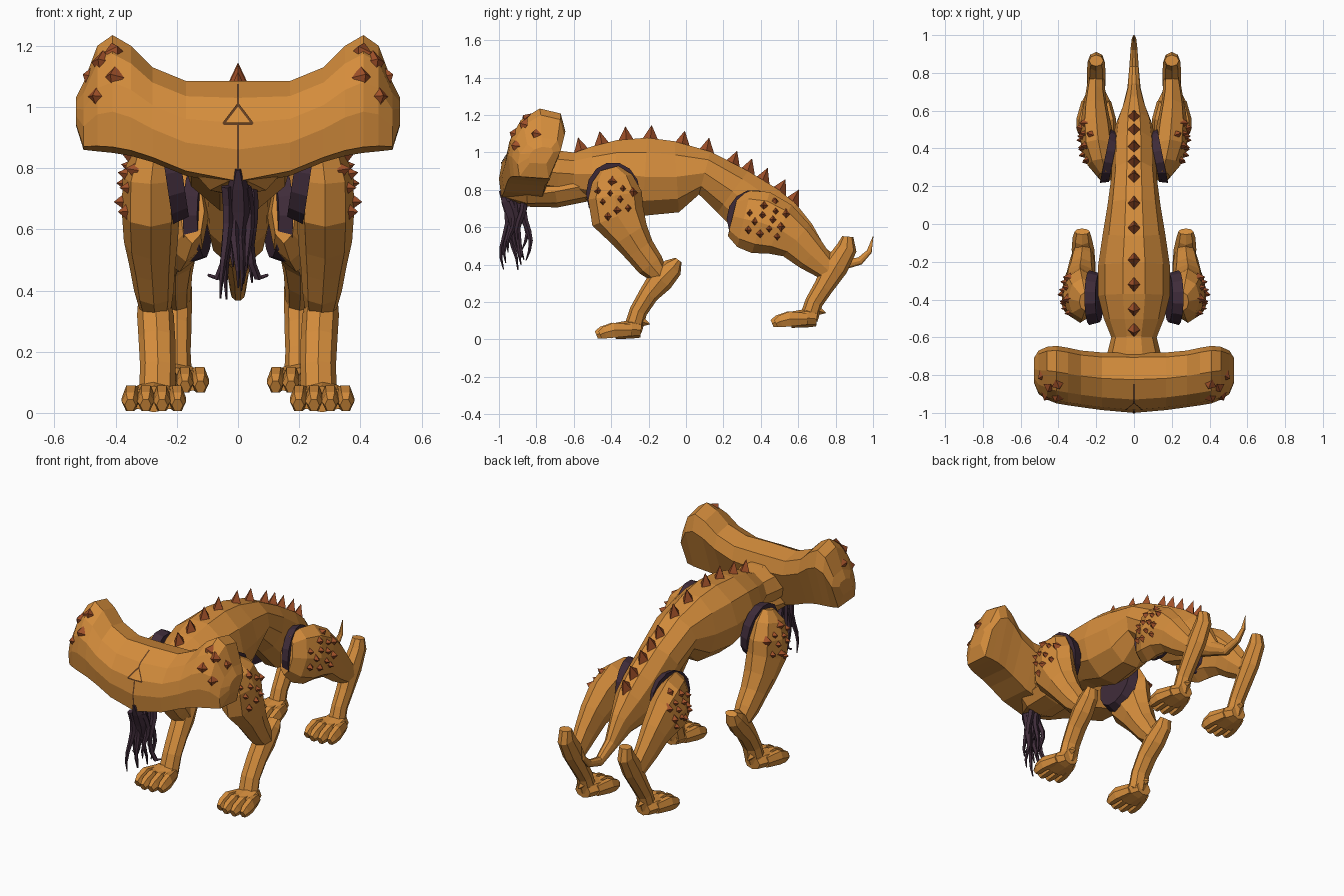
import bpy, bmesh, math, random
from mathutils import Vector, Matrix
from mathutils.bvhtree import BVHTree

random.seed(4)
if "Cube" in bpy.data.objects:
    bpy.data.objects.remove(bpy.data.objects["Cube"])


def material(name, rgb):
    m = bpy.data.materials.new(name)
    m.use_nodes = True
    m.diffuse_color = (*rgb, 1)
    m.node_tree.nodes["Principled BSDF"].inputs["Base Color"].default_value = (*rgb, 1)
    return m


HIDE = material("tan hide", (0.66, 0.265, 0.045))
SPIKE = material("rust spike", (0.35, 0.08, 0.022))
DARK = material("dark purple", (0.05, 0.025, 0.042))
GROOVE = material("brown groove", (0.13, 0.05, 0.015))


def finish(name, bm, mat, mirror=False):
    bmesh.ops.recalc_face_normals(bm, faces=bm.faces)
    me = bpy.data.meshes.new(name)
    bm.to_mesh(me)
    bm.free()
    me.materials.append(mat)
    ob = bpy.data.objects.new(name, me)
    bpy.context.collection.objects.link(ob)
    if mirror:
        ob.modifiers.new("Mirror", "MIRROR").use_mirror_merge = False
    return ob


def surface(bm):
    """Search tree of a mesh with valid outward normals."""
    bm.normal_update()
    bmesh.ops.recalc_face_normals(bm, faces=bm.faces)
    bm.normal_update()
    return BVHTree.FromBMesh(bm)


def skin(bm, rings):
    """Bridge a row of equal rings and cap both ends."""
    rows = [[bm.verts.new(p) for p in r] for r in rings]
    n = len(rows[0])
    for a, b in zip(rows, rows[1:]):
        for i in range(n):
            bm.faces.new((a[i], a[(i + 1) % n], b[(i + 1) % n], b[i]))
    bm.faces.new(rows[0])
    bm.faces.new(rows[-1])


def limb(bm, pts, sides=8):
    """Tube through (x, y, z, half width, half depth) stations."""
    pos = [Vector(p[:3]) for p in pts]
    side = Vector((1, 0, 0))
    rings = []
    for i, p in enumerate(pts):
        t = pos[min(i + 1, len(pos) - 1)] - pos[max(i - 1, 0)]
        up = side.cross(t).normalized()
        angles = [math.tau * k / sides for k in range(sides)]
        rings.append([pos[i] + side * p[3] * math.cos(a) + up * p[4] * math.sin(a)
                      for a in angles])
    skin(bm, rings)


def spike(bm, at, out, r, h, along):
    """Four-sided thorn at a point, pointing out, one base diagonal along."""
    at, out, along = Vector(at), Vector(out).normalized(), Vector(along)
    u = (along - out * along.dot(out)).normalized()
    v = out.cross(u)
    root = at - out * .012
    base = [bm.verts.new(root + d * r) for d in (u, v * .85, -u, v * -.85)]
    tip = bm.verts.new(at + out * h)
    bm.faces.new(base)
    for i in range(4):
        bm.faces.new((base[i], base[(i + 1) % 4], tip))


def cast_spike(bm, tree, start, ray, r, h, along=(0, 0, 1)):
    """Grow a thorn where a ray meets a surface, leaning back along the ray."""
    ray = Vector(ray)
    hit, normal, *_ = tree.ray_cast(Vector(start), ray)
    if hit:
        spike(bm, hit, normal - ray * .4, r, h, along)


# Body and tail: y, z, half width, half height
trunk = [(-.78, .9, .16, .12), (-.68, .89, .14, .125), (-.6, .885, .12, .12),
         (-.5, .885, .16, .155), (-.38, .89, .19, .185), (-.22, .87, .19, .22),
         (-.05, .87, .165, .2), (.1, .89, .14, .125), (.25, .79, .12, .145),
         (.4, .67, .115, .17), (.52, .605, .1, .145), (.62, .545, .06, .095),
         (.72, .455, .035, .045), (.83, .395, .025, .03), (.93, .42, .018, .022),
         (.98, .47, .012, .015), (1, .55, .002, .002)]
bm = bmesh.new()
limb(bm, [(0, *s) for s in trunk], 10)
body_tree = surface(bm)
finish("body_and_tail", bm, HIDE)

# Wide hammer head: one outline stretched to each station across x
outline = [(.04, .05), (0, .35), (.05, .6), (.22, .84), (.55, 1), (.92, .93),
           (1, .68), (.72, 0)]
stations = [(0, -1, -.68, .74, 1.085), (.17, -.985, -.68, .775, 1.085),
            (.28, -.97, -.67, .82, 1.13), (.35, -.96, -.655, .84, 1.2),
            (.41, -.95, -.645, .85, 1.235), (.46, -.93, -.65, .855, 1.2),
            (.505, -.9, -.67, .86, 1.08), (.53, -.84, -.71, .94, 1.03)]
across = [(-s[0], *s[1:]) for s in reversed(stations[1:])] + stations
bm = bmesh.new()
skin(bm, [[(x, y0 + u * (y1 - y0), z0 + v * (z1 - z0)) for u, v in outline]
          for x, y0, y1, z0, z1 in across])
head_tree = surface(bm)
finish("hammer_head", bm, HIDE)

# Lower jaw between head and neck
bm = bmesh.new()
limb(bm, [(0, -.96, .78, .04, .03), (0, -.85, .77, .13, .06),
          (0, -.7, .79, .13, .085), (0, -.5, .83, .1, .085)])
finish("lower_jaw", bm, HIDE)


# Face groove and triangle, laid on the head surface
def groove(bm, a, b, w=.004):
    across_dir = Vector((b[1] - a[1], 0, a[0] - b[0])).normalized() * w
    rows = []
    for k in range(9):
        start = Vector((a[0], -2, a[1])).lerp(Vector((b[0], -2, b[1])), k / 8)
        p = head_tree.ray_cast(start, Vector((0, 1, 0)))[0] + Vector((0, -.004, 0))
        rows.append((bm.verts.new(p - across_dir), bm.verts.new(p + across_dir)))
    for r, s in zip(rows, rows[1:]):
        bm.faces.new((r[0], r[1], s[1], s[0]))


bm = bmesh.new()
corners = [(-.048, .945), (.048, .945), (0, 1.008)]
for i in range(3):
    groove(bm, corners[i], corners[(i + 1) % 3])
groove(bm, (0, .78), (0, .945))
groove(bm, (0, 1.008), (0, 1.075))
finish("face_groove", bm, GROOVE)

# Legs: x, y, z, half width, half depth
front_thigh = [(.26, -.41, .915, .03, .05), (.275, -.395, .86, .075, .11),
               (.285, -.38, .77, .092, .145), (.285, -.365, .66, .095, .145),
               (.285, -.3, .56, .088, .105), (.28, -.25, .48, .075, .085),
               (.275, -.19, .4, .065, .075), (.27, -.13, .33, .05, .045)]
rear_thigh = [(.15, .25, .66, .04, .11), (.17, .31, .645, .075, .155),
              (.19, .4, .625, .09, .17), (.2, .5, .59, .085, .145),
              (.205, .59, .53, .07, .11), (.205, .67, .45, .055, .09),
              (.2, .76, .37, .045, .06)]
front_shank = [(.275, -.04, .425, .04, .02), (.275, -.07, .385, .05, .055),
               (.27, -.135, .32, .06, .07), (.265, -.2, .24, .06, .053),
               (.262, -.255, .15, .058, .048), (.265, -.285, .05, .06, .05)]
rear_shank = [(.2, .865, .55, .038, .03), (.2, .86, .49, .045, .055),
              (.2, .8, .39, .05, .068), (.2, .735, .28, .048, .053),
              (.2, .685, .2, .045, .048), (.2, .655, .11, .05, .05)]


def foot(bm, x, y, z):
    limb(bm, [(x, y + .05, z + .05, .05, .04), (x, y, z + .055, .075, .05),
              (x, y - .09, z + .045, .085, .043)])
    for o in (-.075, -.026, .026, .075):
        reach = .2 - abs(o) * .4
        limb(bm, [(x + o * .7, y, z + .05, .026, .035),
                  (x + o, y - reach * .55, z + .05, .03, .046),
                  (x + o * 1.03, y - reach * .85, z + .037, .028, .037),
                  (x + o * 1.03, y - reach, z + .025, .018, .024)], 6)
    # Spur behind the ankle
    spike(bm, (x, y + .07, z + .09), (0, 1, -.3), .025, .03, (0, 0, 1))


trees = {}
for name, thigh, shank, paw in (("front", front_thigh, front_shank, (.275, -.29, 0)),
                                ("rear", rear_thigh, rear_shank, (.2, .65, .06))):
    bm = bmesh.new()
    limb(bm, thigh)
    trees[name] = surface(bm)
    limb(bm, shank)
    finish(name + "_legs", bm, HIDE, True)
    bm = bmesh.new()
    foot(bm, *paw)
    finish(name + "_feet", bm, HIDE, True)

# Thin dark collars where the legs meet the trunk, tilted inward below
for name, at, size, turn, lean in (("front", (.21, -.39, .785), (.145, .17, .055), 0, .15),
                                   ("rear", (.13, .355, .645), (.145, .155, .045), .2, 0)):
    bm = bmesh.new()
    m = (Matrix.Translation(at) @ Matrix.Rotation(turn, 4, "Z")
         @ Matrix.Rotation(lean, 4, "Y")
         @ Matrix.Diagonal((size[2], size[0], size[1], 1))
         @ Matrix.Rotation(math.pi / 2, 4, "Y"))
    bmesh.ops.create_cone(bm, cap_ends=True, segments=14, radius1=.9, radius2=1,
                          depth=1, matrix=m)
    finish(name + "_leg_collars", bm, DARK, True)

# Row of spikes down the spine
bm = bmesh.new()
for y in (-.56, -.45, -.32, -.19, -.02, .11, .25, .33, .41, .5, .57):
    cast_spike(bm, body_tree, (0, y, 2), (0, 0, -1), .045, .07, (0, 1, 0))
finish("spine_spikes", bm, SPIKE)

# Scattered spikes on shoulders and haunches, found from the side
patches = {"front": ((-.375, .75), (.105, .12), 10), "rear": ((.44, .64), (.125, .11), 13)}
for name, (mid, spread, count) in patches.items():
    bm = bmesh.new()
    for k in range(count):
        a, r = k * 2.4, math.sqrt((k + .5) / count)
        start = (1, mid[0] + spread[0] * r * math.cos(a), mid[1] + spread[1] * r * math.sin(a))
        cast_spike(bm, trees[name], start, (-1, 0, 0), random.uniform(.026, .036), .028)
    finish(name + "_leg_spikes", bm, SPIKE, True)

# Spikes on the tips of the head
bm = bmesh.new()
for x, z in ((.4, 1.185), (.41, 1.1), (.465, 1.035), (.49, 1.1), (.45, 1.15)):
    cast_spike(bm, head_tree, (x, -2, z), (0, 1, 0), .042, .022)
finish("head_tip_spikes", bm, SPIKE, True)

# Beard of hanging tendrils
bm = bmesh.new()
limb(bm, [(0, -.985, .8, .012, .02), (0, -.955, .74, .035, .035),
          (0, -.93, .66, .04, .03), (0, -.92, .58, .025, .015)], 6)
for k in range(8):
    x = (k - 3.5) * .011
    y = -.97 + .12 * ((k * 3) % 8) / 7
    length = random.uniform(.25, .385)
    pts = []
    for j in range(7):
        f = j / 6
        w = .016 * (1 - f * f) + .003
        pts.append((x * (1 + .3 * f) + .008 * math.sin(5 * f + k),
                    y + .02 * math.sin(6 * f + k * 2), .74 - length * f, w, w))
    limb(bm, pts, 5)
finish("beard_tendrils", bm, DARK)
# Two outer tendrils that hook outward
bm = bmesh.new()
limb(bm, [(.02, -.92, .74, .016, .016), (.035, -.9, .6, .015, .015),
          (.045, -.89, .49, .014, .014), (.065, -.88, .44, .013, .013),
          (.095, -.87, .45, .005, .008)], 5)
finish("hooked_tendrils", bm, DARK, True)
